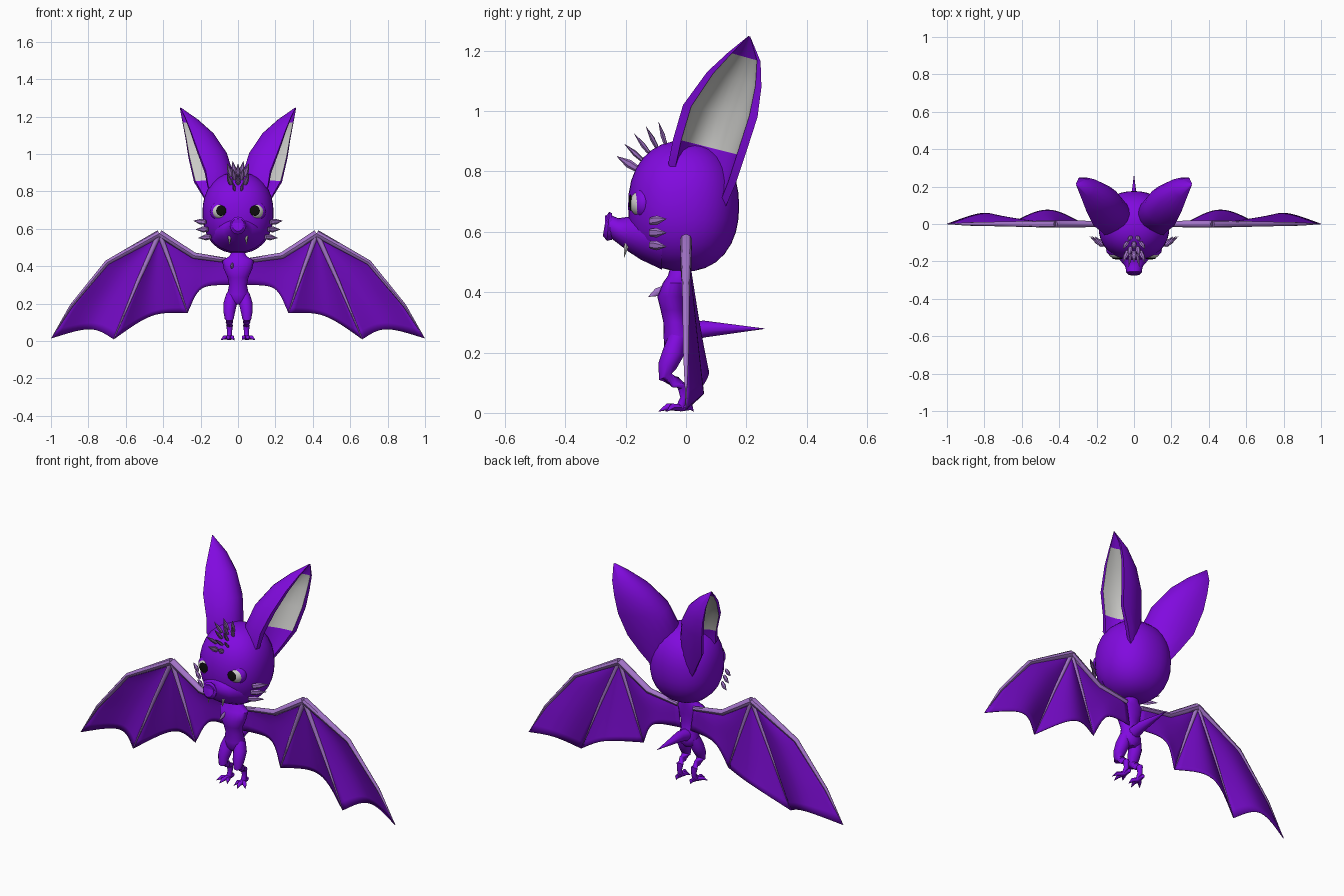
import bpy, bmesh, math
from mathutils import Vector as V

cube = bpy.data.objects.get("Cube")
if cube:
    bpy.data.objects.remove(cube)
made = []


def material(name, r, g, b):
    m = bpy.data.materials.new(name)
    m.use_nodes = True
    m.diffuse_color = (r, g, b, 1)
    bsdf = m.node_tree.nodes["Principled BSDF"]
    bsdf.inputs["Base Color"].default_value = (r, g, b, 1)
    bsdf.inputs["Roughness"].default_value = 0.7
    return m


PURPLE = material("purple skin", 0.22, 0.003, 0.74)
MEMBRANE = material("wing purple", 0.17, 0.003, 0.55)
LILAC = material("lilac", 0.38, 0.18, 0.6)
WHITE = material("pale grey", 0.62, 0.62, 0.6)
BLACK = material("black", 0.004, 0.004, 0.004)


def finish(name, bm, *mats):
    bmesh.ops.recalc_face_normals(bm, faces=bm.faces)
    mesh = bpy.data.meshes.new(name)
    bm.to_mesh(mesh)
    bm.free()
    for m in mats:
        mesh.materials.append(m)
    ob = bpy.data.objects.new(name, mesh)
    bpy.context.collection.objects.link(ob)
    made.append(ob)
    return ob


def loft(name, rings, *mats, rule=None):
    """Skin closed rings; rule(row, column) picks the material slot."""
    bm = bmesh.new()
    rows = [[bm.verts.new(p) for p in ring] for ring in rings]
    n = len(rows[0])
    for i in range(len(rows) - 1):
        for j in range(n):
            k = (j + 1) % n
            f = bm.faces.new((rows[i][j], rows[i][k], rows[i + 1][k], rows[i + 1][j]))
            f.material_index = rule(i, j) if rule else 0
    bm.faces.new(rows[0])
    bm.faces.new(rows[-1])
    return finish(name, bm, *mats)


def ellipse(c, a, b, n=20):
    return [V(c) + V(a) * math.cos(t) + V(b) * math.sin(t)
            for t in (2 * math.pi * k / n for k in range(n))]


def tube(name, path, radii, mat, n=8, flat=1.0):
    path = [V(p) for p in path]
    rings = []
    for i, p in enumerate(path):
        d = (path[min(i + 1, len(path) - 1)] - path[max(i - 1, 0)]).normalized()
        ref = V((0, 1, 0)) if abs(d.y) < 0.8 else V((1, 0, 0))
        a = d.cross(ref).normalized()
        r = max(radii[i], 0.0008)
        rings.append(ellipse(p, a * r, d.cross(a) * r * flat, n))
    return loft(name, rings, mat)


def ball(name, c, r, mat, power=2.0, n=32):
    bm = bmesh.new()
    bmesh.ops.create_uvsphere(bm, u_segments=n, v_segments=n // 2, radius=1)
    for v in bm.verts:
        s = sum(abs(q) ** power for q in v.co) ** (-1 / power)
        v.co = V([c[k] + v.co[k] * s * r[k] for k in range(3)])
    return finish(name, bm, mat)


def along(path, u):
    """Point at fraction u of a polyline's length."""
    lens = [(b - a).length for a, b in zip(path, path[1:])]
    d = u * sum(lens)
    for a, b, l in zip(path, path[1:], lens):
        if d <= l:
            return a.lerp(b, d / l)
        d -= l
    return path[-1]


# Head and snout
ball("head", (0, -0.008, 0.685), (0.19, 0.184, 0.217), PURPLE, 2.25)
snout = [(-0.08, 0.59, 0.155, 0.115), (-0.15, 0.59, 0.115, 0.082), (-0.19, 0.592, 0.078, 0.058),
         (-0.225, 0.603, 0.048, 0.042), (-0.25, 0.618, 0.042, 0.038), (-0.268, 0.622, 0.034, 0.032)]
loft("snout", [ellipse((0, y, z), (rx, 0, 0), (0, 0, rz)) for y, z, rx, rz in snout], PURPLE)
tube("nose", [(0, -0.245, 0.618), (0, -0.258, 0.618), (0, -0.27, 0.62)], [0.044, 0.048, 0.034], PURPLE, 12, 0.9)

# Body and tail
body = [(0.49, -0.02, 0.03, 0.03), (0.455, -0.025, 0.045, 0.035), (0.43, -0.035, 0.085, 0.042),
        (0.385, -0.045, 0.076, 0.05), (0.34, -0.042, 0.056, 0.042), (0.3, -0.035, 0.048, 0.04),
        (0.25, -0.028, 0.058, 0.046), (0.215, -0.03, 0.052, 0.042), (0.195, -0.03, 0.025, 0.025)]
loft("body", [ellipse((0, y, z), (rx, 0, 0), (0, ry, 0)) for z, y, rx, ry in body], PURPLE)
tube("tail", [(0, -0.02, 0.262), (0, 0.06, 0.278), (0, 0.26, 0.279)], [0.036, 0.028, 0], PURPLE, 10)


def tuft(name, base, tip, w=0.014):
    base, tip = V(base), V(tip)
    tube(name, [base, base.lerp(tip, 0.4), tip], [w * 0.8, w, 0], LILAC, 6, 0.6)


# Forehead hair: rows of spikes following the brow
for row in range(5):
    a = math.radians(28 + row * 13)
    base = V((0, -0.045 - 0.135 * math.cos(a), 0.735 + 0.16 * math.sin(a)))
    lean = V((0, -0.06 * math.cos(a) - 0.012, 0.06 * math.sin(a) + 0.012))
    count = 2 + row % 2
    for k in range(count):
        x = (k - (count - 1) / 2) * 0.036
        tuft("forehead_hair", base + V((x, 0, 0)), base + lean + V((x * 1.6, 0, 0)))
tuft("chest_hair", (-0.03, -0.075, 0.41), (-0.034, -0.125, 0.385))

# Ear stations: front edge xyz, back edge xyz, innermost x
EAR = [((0.12, -0.05, 0.77), (0.13, 0.13, 0.68), 0.04),
       ((0.16, -0.058, 0.83), (0.18, 0.165, 0.76), 0.03),
       ((0.172, -0.042, 0.91), (0.235, 0.195, 0.85), 0.025),
       ((0.215, -0.01, 1.02), (0.265, 0.237, 0.98), 0.06),
       ((0.255, 0.07, 1.13), (0.28, 0.25, 1.08), 0.13),
       ((0.282, 0.14, 1.195), (0.296, 0.247, 1.165), 0.212),
       ((0.309, 0.207, 1.249), (0.311, 0.213, 1.247), 0.305)]
ARC = 13

# Wing landmarks as (x, z)
WRIST, INNER_TIP, MID_TIP = (0.42, 0.575), (0.27, 0.15), (0.665, 0.01)
ARM = [WRIST, (0.235, 0.457), (0.05, 0.43)]
LEAD = [WRIST, (0.7, 0.42), (0.89, 0.19), (0.998, 0.015)]


def panel(name, s, first, second, pull, billow):
    """Membrane stretched between two fingers that start at the wrist."""
    bm = bmesh.new()
    nu, nv = 14, 14
    a, b = ([V((x * s, 0, z)) for x, z in edge] for edge in (first, second))
    grid = []
    for i in range(nu + 1):
        u = i / nu
        row = []
        for j in range(nv + 1):
            bulge = math.sin(math.pi * j / nv) * u
            p = along(a, u).lerp(along(b, u), j / nv)
            p = p.lerp(a[0], pull * bulge * u)
            p.y += billow * bulge
            row.append(bm.verts.new(p))
        grid.append(row)
    for i in range(nu):
        for j in range(nv):
            bm.faces.new((grid[i][j], grid[i + 1][j], grid[i + 1][j + 1], grid[i][j + 1]))
    bmesh.ops.remove_doubles(bm, verts=bm.verts, dist=0.0001)
    ob = finish(name, bm, MEMBRANE)
    mod = ob.modifiers.new("thickness", "SOLIDIFY")
    mod.thickness, mod.offset = 0.004, 0


for s, side in ((1, "left_"), (-1, "right_")):
    def at(*points):
        return [V((x * s, y, z)) for x, y, z in points]

    # Cupped ear open to the side, with a pale lining
    rings = []
    for f, b, inner in EAR:
        f, b = at(f, b)
        c = (f + b) / 2
        deep = V((inner * s - c.x, 0, 0))
        arc = [math.pi * k / (ARC - 1) for k in range(ARC)]
        ring = [c + (f - c) * math.cos(t) + deep * math.sin(t) for t in arc]
        ring += [c + (f - c) * 0.78 * math.cos(t) + deep * 0.75 * math.sin(t) for t in reversed(arc)]
        rings.append(ring)
    loft(side + "ear", rings, PURPLE, WHITE,
         rule=lambda i, j: int(1 < i < 5 and ARC <= j < 2 * ARC - 1))

    # Eye with lid rim and pupil plate
    ball(side + "eyelid", (0.091 * s, -0.14, 0.695), (0.058, 0.036, 0.054), PURPLE, n=24)
    ball(side + "eye", (0.091 * s, -0.146, 0.693), (0.049, 0.041, 0.044), WHITE, n=24)
    ball(side + "pupil", (0.09 * s, -0.184, 0.697), (0.027, 0.005, 0.028), BLACK, n=16)

    # Fang and cheek hair
    tube(side + "fang", at((0.045, -0.195, 0.565), (0.045, -0.205, 0.515)), [0.011, 0], WHITE, 6)
    for z, rise, x in ((0.635, 0.008, 0.238), (0.597, 0, 0.226), (0.557, -0.006, 0.212)):
        tuft(side + "cheek_hair", *at((x - 0.065, -0.118, z), (x, -0.065, z + rise)), 0.016)

    # Leg, foot and claws
    tube(side + "leg", at((0.032, -0.028, 0.25), (0.042, -0.042, 0.2), (0.047, -0.062, 0.155),
                          (0.047, -0.068, 0.12), (0.046, -0.035, 0.102), (0.045, -0.01, 0.085),
                          (0.045, -0.006, 0.05), (0.046, -0.018, 0.018)),
         [0.03, 0.036, 0.031, 0.024, 0.02, 0.018, 0.013, 0.015], PURPLE, 12)
    for x, y in ((0.092, -0.065), (0.056, -0.09), (0.02, -0.068), (0.045, 0.025)):
        tube(side + "toe", at((0.046, -0.015, 0.017), (0.046 + (x - 0.046) * 0.6, y * 0.7, 0.02), (x, y, 0.005)),
             [0.012, 0.011, 0], PURPLE, 8)

    # Wing bones
    def bone(name, points, radii):
        tube(side + name, at(*[(x, 0, z) for x, z in points]), radii, LILAC)

    bone("arm_bone", ARM[::-1], [0.013, 0.017, 0.02])
    bone("leading_finger", LEAD, [0.02, 0.013, 0.009, 0.001])
    bone("inner_finger", [WRIST, (0.35, 0.385), INNER_TIP], [0.014, 0.01, 0.002])
    bone("middle_finger", [WRIST, (0.535, 0.32), MID_TIP], [0.014, 0.01, 0.002])

    # Wing membranes
    panel(side + "inner_membrane", s, [WRIST, INNER_TIP], ARM + [(0.03, 0.3)], 0.16, 0.02)
    panel(side + "middle_membrane", s, [WRIST, INNER_TIP], [WRIST, MID_TIP], 0.11, 0.075)
    panel(side + "outer_membrane", s, [WRIST, MID_TIP], LEAD, 0.09, 0.058)

# Smooth shading with sharp edges kept
bpy.ops.object.select_all(action="DESELECT")
for ob in made:
    ob.select_set(True)
bpy.context.view_layer.objects.active = made[0]
bpy.ops.object.shade_smooth_by_angle(angle=math.radians(45))
